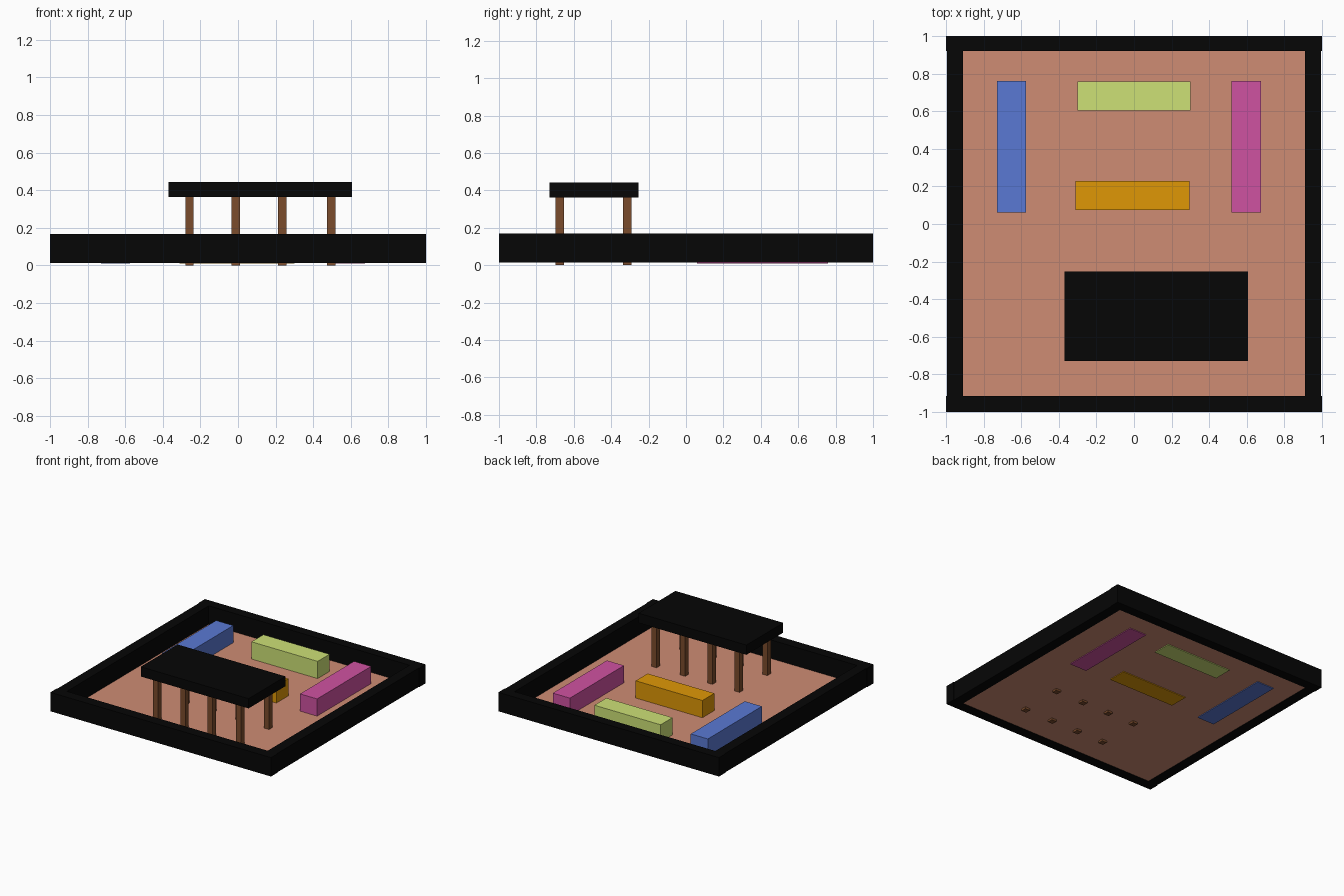
import bpy

if "Cube" in bpy.data.objects:
    bpy.data.objects.remove(bpy.data.objects["Cube"])


def material(name, rgb):
    """Flat colour given as 0-255 sRGB, stored as linear."""
    mat = bpy.data.materials.new(name)
    mat.diffuse_color = [(c / 255) ** 2.2 for c in rgb] + [1]
    mat.use_nodes = True
    mat.node_tree.nodes["Principled BSDF"].inputs["Base Color"].default_value = mat.diffuse_color
    return mat


def box(name, x, y, z, mat):
    """Box spanning the given (low, high) ranges."""
    spans = (x, y, z)
    bpy.ops.mesh.primitive_cube_add(size=1, location=[(a + b) / 2 for a, b in spans])
    ob = bpy.context.object
    ob.name = name
    ob.scale = [b - a for a, b in spans]
    bpy.ops.object.transform_apply(location=False, rotation=False, scale=True)
    ob.data.materials.append(mat)
    return ob


black = material("black", (14, 14, 14))
clay = material("clay", (205, 139, 115))
wood = material("wood", (122, 77, 48))
blue = material("blue", (90, 120, 210))
lime = material("lime", (204, 224, 117))
orange = material("orange", (222, 150, 15))
pink = material("pink", (206, 83, 160))

# Floor sheet
bpy.ops.mesh.primitive_plane_add(size=1.84, location=(0, 0, 0.016))
floor = bpy.context.object
floor.name = "floor"
floor.data.materials.append(clay)

# Surrounding walls
WALL_Z = (0.013, 0.168)
box("front_wall", (-1, 1), (-1, -0.915), WALL_Z, black)
box("back_wall", (-1, 1), (0.92, 1), WALL_Z, black)
box("left_wall", (-0.995, -0.91), (-0.915, 0.92), WALL_Z, black)
box("right_wall", (0.91, 0.995), (-0.915, 0.92), WALL_Z, black)

# Coloured benches
BENCH_Z = (0.01, 0.157)
box("left_bench", (-0.73, -0.575), (0.06, 0.76), BENCH_Z, blue)
box("right_bench", (0.52, 0.675), (0.06, 0.76), BENCH_Z, pink)
box("back_bench", (-0.30, 0.30), (0.603, 0.757), BENCH_Z, lime)
box("middle_bench", (-0.31, 0.295), (0.075, 0.23), BENCH_Z, orange)

# Raised canopy on eight posts
box("canopy_top", (-0.37, 0.607), (-0.73, -0.253), (0.363, 0.443), black)
HALF = 0.0225
for row, y in (("front", -0.675), ("back", -0.315)):
    for i, x in enumerate((-0.258, -0.012, 0.235, 0.495), 1):
        box(f"{row}_post_{i}", (x - HALF, x + HALF), (y - HALF, y + HALF), (0, 0.37), wood)
